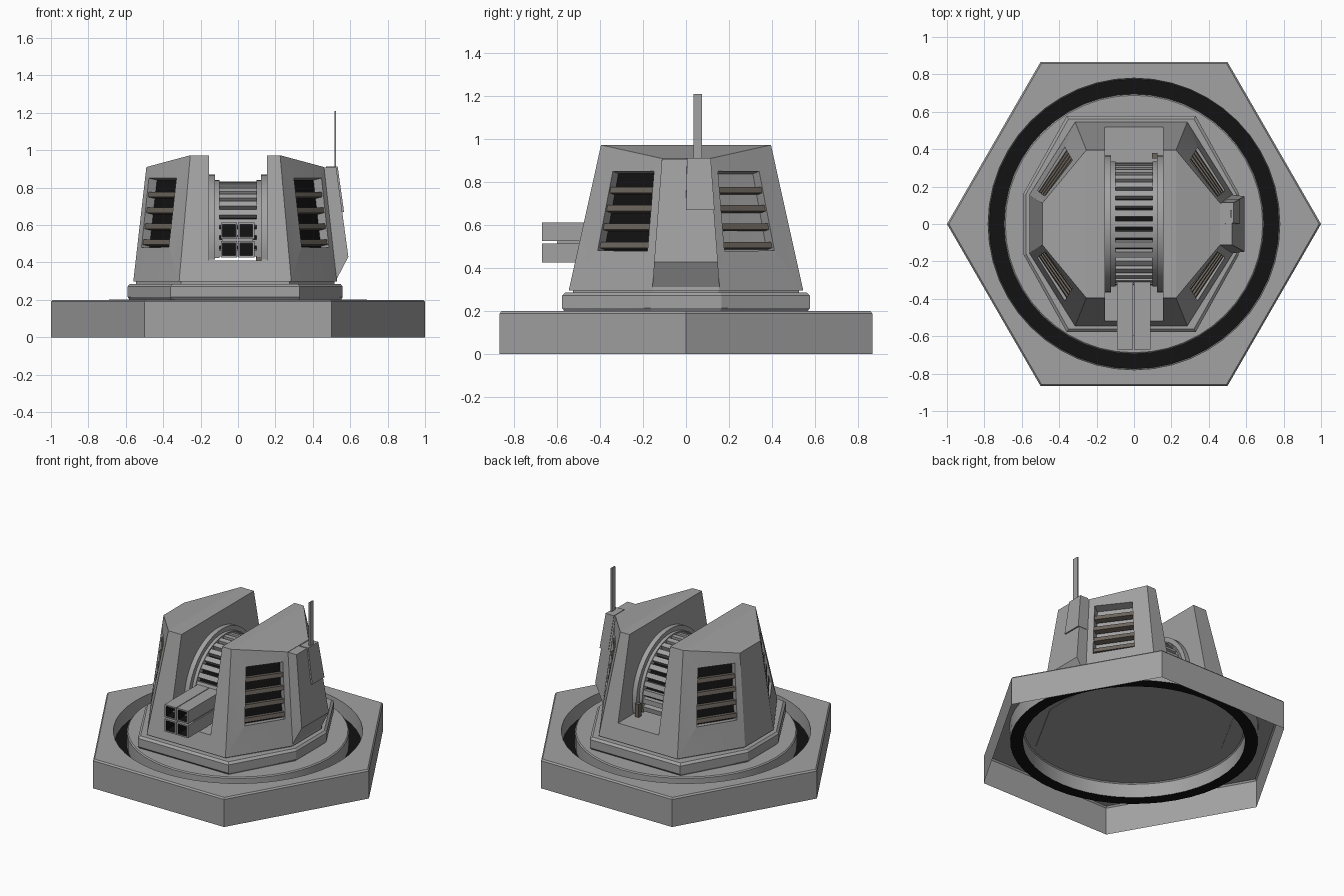
import bpy, bmesh, math
from mathutils import Vector, Matrix

if "Cube" in bpy.data.objects:
    bpy.data.objects.remove(bpy.data.objects["Cube"])


def material(name, rgb):
    m = bpy.data.materials.new(name)
    m.diffuse_color = (*rgb, 1)
    m.use_nodes = True
    m.node_tree.nodes["Principled BSDF"].inputs["Base Color"].default_value = m.diffuse_color
    return m


GREY = material("armour grey", (0.36, 0.36, 0.36))
BLACK = material("black recess", (0.006, 0.006, 0.006))
BROWN = material("louvre brown", (0.15, 0.13, 0.11))


def finish(name, bm, mats, angle=None):
    bmesh.ops.recalc_face_normals(bm, faces=bm.faces[:])
    me = bpy.data.meshes.new(name)
    bm.to_mesh(me)
    bm.free()
    for m in mats:
        me.materials.append(m)
    ob = bpy.data.objects.new(name, me)
    bpy.context.collection.objects.link(ob)
    if angle:
        smooth(ob, angle)
    return ob


def activate(ob):
    bpy.ops.object.select_all(action='DESELECT')
    ob.select_set(True)
    bpy.context.view_layer.objects.active = ob


def smooth(ob, angle):
    activate(ob)
    bpy.ops.object.shade_smooth_by_angle(angle=math.radians(angle))


def hulls(name, groups, mat, angle=None):
    """One object made of convex solids, one per group of points."""
    bm = bmesh.new()
    for pts in groups:
        vs = [bm.verts.new(p) for p in pts]
        bmesh.ops.convex_hull(bm, input=vs)
    bmesh.ops.dissolve_limit(bm, angle_limit=0.005, verts=bm.verts[:], edges=bm.edges[:])
    return finish(name, bm, [mat], angle)


def box(x0, x1, y0, y1, z0, z1):
    return [(x, y, z) for x in (x0, x1) for y in (y0, y1) for z in (z0, z1)]


def cut(ob, cutter):
    mod = ob.modifiers.new("cut", 'BOOLEAN')
    mod.operation = 'DIFFERENCE'
    mod.solver = 'EXACT'
    mod.object = cutter
    activate(ob)
    bpy.ops.object.modifier_apply(modifier=mod.name)
    bpy.data.objects.remove(cutter)


# Hexagonal base, open below, with a sunken black ring and a turntable disc
SEG = 48


def base_ring(bm, r, z, hexagon):
    out = []
    for i in range(SEG):
        a = 2 * math.pi * i / SEG
        rr = r
        if hexagon:
            off = a % (math.pi / 3) - math.pi / 6
            rr = r * math.cos(math.pi / 6) / math.cos(off)
        out.append(bm.verts.new((rr * math.cos(a), rr * math.sin(a), z)))
    return out


bm = bmesh.new()
profile = [(1, 0, True), (1, 0.19, True), (0.99, 0.2, True), (0.78, 0.2, False),
           (0.775, 0.1, False), (0.695, 0.1, False), (0.695, 0.195, False), (0.688, 0.202, False)]
rings = [base_ring(bm, *p) for p in profile]
for k in range(len(rings) - 1):
    for i in range(SEG):
        j = (i + 1) % SEG
        f = bm.faces.new((rings[k][i], rings[k][j], rings[k + 1][j], rings[k + 1][i]))
        f.material_index = 1 if k == 4 else 0
bm.faces.new(rings[-1])
finish("hexagonal_base", bm, [GREY, BLACK], 30)

# Octagonal plates under the turret
CX = -0.015


def octagon(sx, sy, fx, fy, z):
    return [(CX + i * x, j * y, z) for i in (-1, 1) for j in (-1, 1) for x, y in ((sx, sy), (fx, fy))]


hulls("turret_plinth", [octagon(0.565, 0.16, 0.34, 0.565, 0.2) + octagon(0.575, 0.165, 0.345, 0.577, 0.215)
                        + octagon(0.575, 0.165, 0.345, 0.577, 0.272)
                        + octagon(0.562, 0.16, 0.335, 0.562, 0.286)], GREY)
hulls("plinth_groove", [octagon(0.53, 0.15, 0.29, 0.525, 0.28)
                        + octagon(0.53, 0.15, 0.29, 0.525, 0.3)], GREY)

# Turret body: tapered octagon, highest along the middle
ZB, ZS, ZF = 0.297, 0.91, 0.973
SB, ST = Vector((0.545, 0.155, ZB)), Vector((0.475, 0.112, ZS))   # side corners
FB, FT = Vector((0.30, 0.545, ZB)), Vector((0.24, 0.395, ZF))     # front corners
body = hulls("turret_body", [[(CX + i * p.x, j * p.y, p.z) for i in (-1, 1) for j in (-1, 1)
                              for p in (SB, ST, FB, FT)]], GREY)


def on_facet(u, z, i, j):
    """Point on a diagonal facet; u runs from the side edge to the front edge."""
    a = SB.lerp(ST, (z - ZB) / (ZS - ZB))
    b = FB.lerp(FT, (z - ZB) / (ZF - ZB))
    p = a.lerp(b, u)
    return Vector((CX + i * p.x, j * p.y, z))


def facet_block(i, j, u0, u1, z0, z1, d0, d1):
    n = Vector((i * 0.82, j * 0.52, 0.2)).normalized()
    return [on_facet(u, z, i, j) + n * d for u in (u0, u1) for z in (z0, z1) for d in (d0, d1)]


# Slot through the middle, slightly wider at both ends
slot = [(i * x, y, z) for i in (-1, 1) for z in (0.41, 1.2)
        for x, y in ((0.155, -0.7), (0.155, 0.7))]
cut(body, hulls("slot_cutter", [slot], GREY))

# Louvred windows on the four diagonal facets
for i in (-1, 1):
    for j in (-1, 1):
        where = ("front" if j < 0 else "back") + ("_left" if i < 0 else "_right")
        cut(body, hulls("window_cutter", [facet_block(i, j, 0.10, 0.73, 0.48, 0.85, -0.055, 0.06)], GREY))
        if (i, j) != (1, 1):
            hulls(where + "_window_back", [facet_block(i, j, 0.10, 0.73, 0.48, 0.85, -0.056, -0.049)], BLACK)
        hulls(where + "_louvres", [facet_block(i, j, 0.10, 0.73, z - 0.014, z + 0.014, -0.045, -0.006)
                                   for z in (0.51, 0.595, 0.68, 0.765)], BROWN)
smooth(body, 15)

# Drum inside the slot: cheeks, dark core and ribs
DZ, LOW = 0.505, -14


def sector(x0, x1, r, n=32):
    pts = []
    for k in range(n + 1):
        a = math.radians(LOW + (180 - 2 * LOW) * k / n)
        pts += [(x, r * math.cos(a), DZ + r * math.sin(a)) for x in (x0, x1)]
    return pts


hulls("drum_core", [sector(-0.11, 0.11, 0.295)], BLACK, 30)
hulls("drum_cheeks", [sector(0.122, 0.158, 0.365), sector(-0.158, -0.122, 0.365),
                      sector(0.1, 0.125, 0.335), sector(-0.125, -0.1, 0.335)], GREY, 30)
ribs = []
for k in range(21):
    rot = Matrix.Rotation(math.radians(-10 + k * 10), 3, 'X')
    ribs.append([rot @ Vector(p) + Vector((0, 0, DZ)) for p in box(-0.1, 0.1, 0.285, 0.328, -0.017, 0.017)])
hulls("drum_ribs", ribs, GREY)
hulls("rear_bracket", [box(0.095, 0.125, 0.35, 0.38, 0.41, 0.5)], BROWN)

# Four square gun barrels with hollow muzzles
for cx, side in ((-0.048, "left"), (0.044, "right")):
    for cz, level in ((0.471, "lower"), (0.57, "upper")):
        bm = bmesh.new()
        bmesh.ops.create_cube(bm, size=1)
        for v in bm.verts:
            v.co = Vector((cx + v.co.x * 0.087, -0.435 + v.co.y * 0.47, cz + v.co.z * 0.087))
        muzzle = min(bm.faces, key=lambda f: f.calc_center_median().y)
        bmesh.ops.inset_region(bm, faces=[muzzle], thickness=0.014)
        out = bmesh.ops.extrude_discrete_faces(bm, faces=[muzzle])
        bore = out["faces"][0]
        bmesh.ops.translate(bm, verts=bore.verts[:], vec=(0, 0.12, 0))
        bore.material_index = 1
        for e in bore.edges:
            for f in e.link_faces:
                f.material_index = 1
        finish(f"{level}_{side}_barrel", bm, [GREY, BLACK])
hulls("barrel_spacer", [box(-0.085, 0.08, -0.6, -0.2, 0.5, 0.54)], GREY)

# Equipment housing on the right side, with antenna
hulls("side_housing", [[(x, j * y, z) for j in (-1, 1) for x, y, z in (
    (0.44, 0.112, 0.908), (0.525, 0.112, 0.908), (0.59, 0.148, 0.43),
    (0.5, 0.148, 0.43), (0.527, 0.156, 0.31), (0.5, 0.156, 0.31))]], GREY)
hulls("antenna_mount", [[(0.47, 0, 0.912), (0.47, 0.115, 0.912), (0.533, 0.005, 0.912), (0.533, 0.115, 0.912),
                         (0.567, 0.0, 0.67), (0.567, 0.133, 0.67), (0.5, 0, 0.67), (0.5, 0.133, 0.67)]], GREY)
hulls("antenna", [box(0.515, 0.525, 0.034, 0.074, 0.88, 1.21)], GREY)
